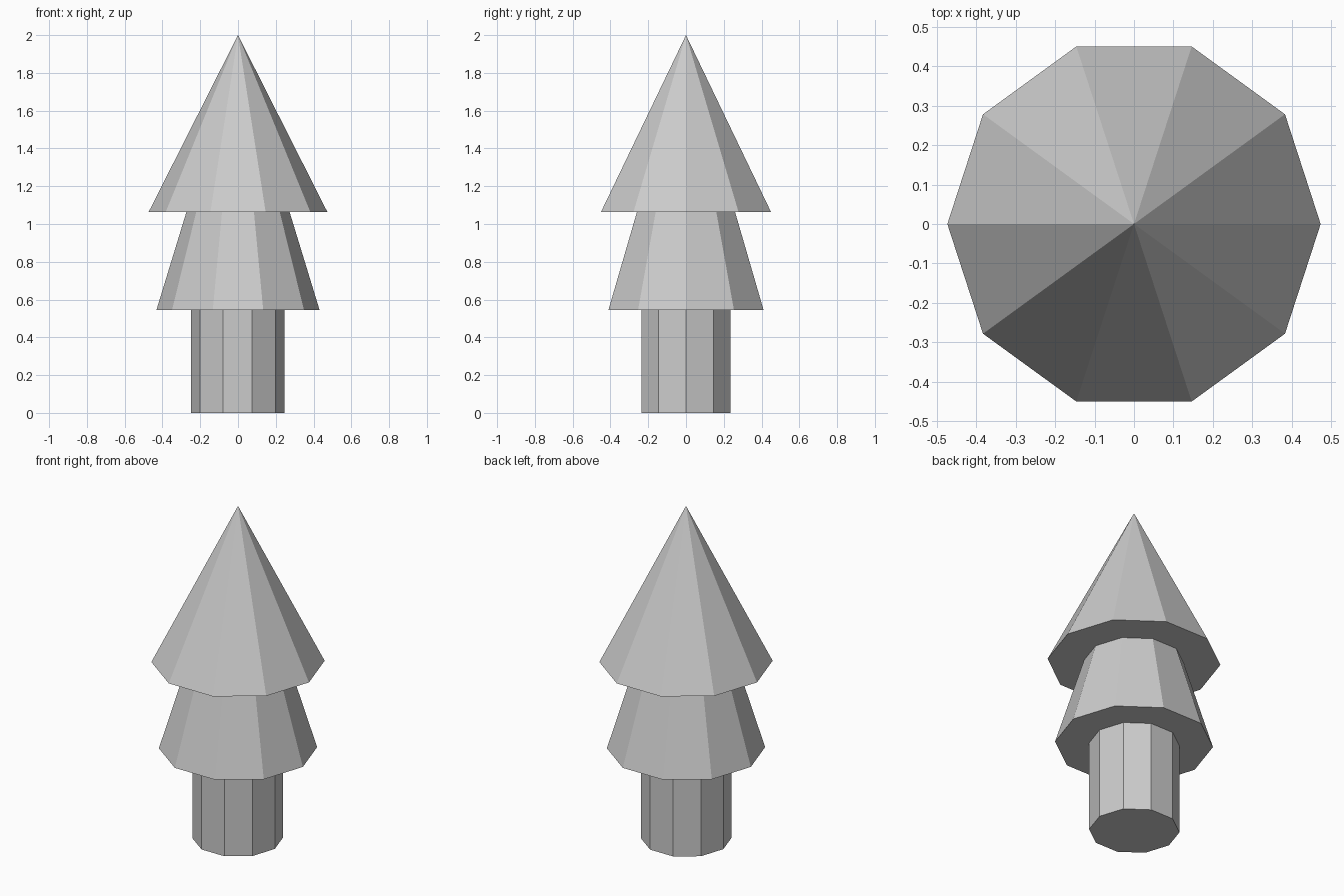
import bpy
from math import radians

if "Cube" in bpy.data.objects:
    bpy.data.objects.remove(bpy.data.objects["Cube"])

SIDES = 10


def tier(name, r_bottom, r_top, z_bottom, z_top, x=0.0):
    """Flat-shaded ten-sided frustum with corners on the x axis."""
    bpy.ops.mesh.primitive_cone_add(
        vertices=SIDES, radius1=r_bottom, radius2=r_top,
        depth=z_top - z_bottom,
        location=(x, 0, (z_bottom + z_top) / 2),
        rotation=(0, 0, radians(90)))
    obj = bpy.context.object
    obj.name = name
    return obj


# Trunk
tier("trunk", 0.247, 0.247, 0.0, 0.544, x=-0.002)
# Lower foliage, its top hidden under the upper cone
tier("lower_foliage", 0.432, 0.273, 0.544, 1.064)
# Upper foliage cone
tier("upper_foliage", 0.473, 0.0, 1.064, 2.0)
